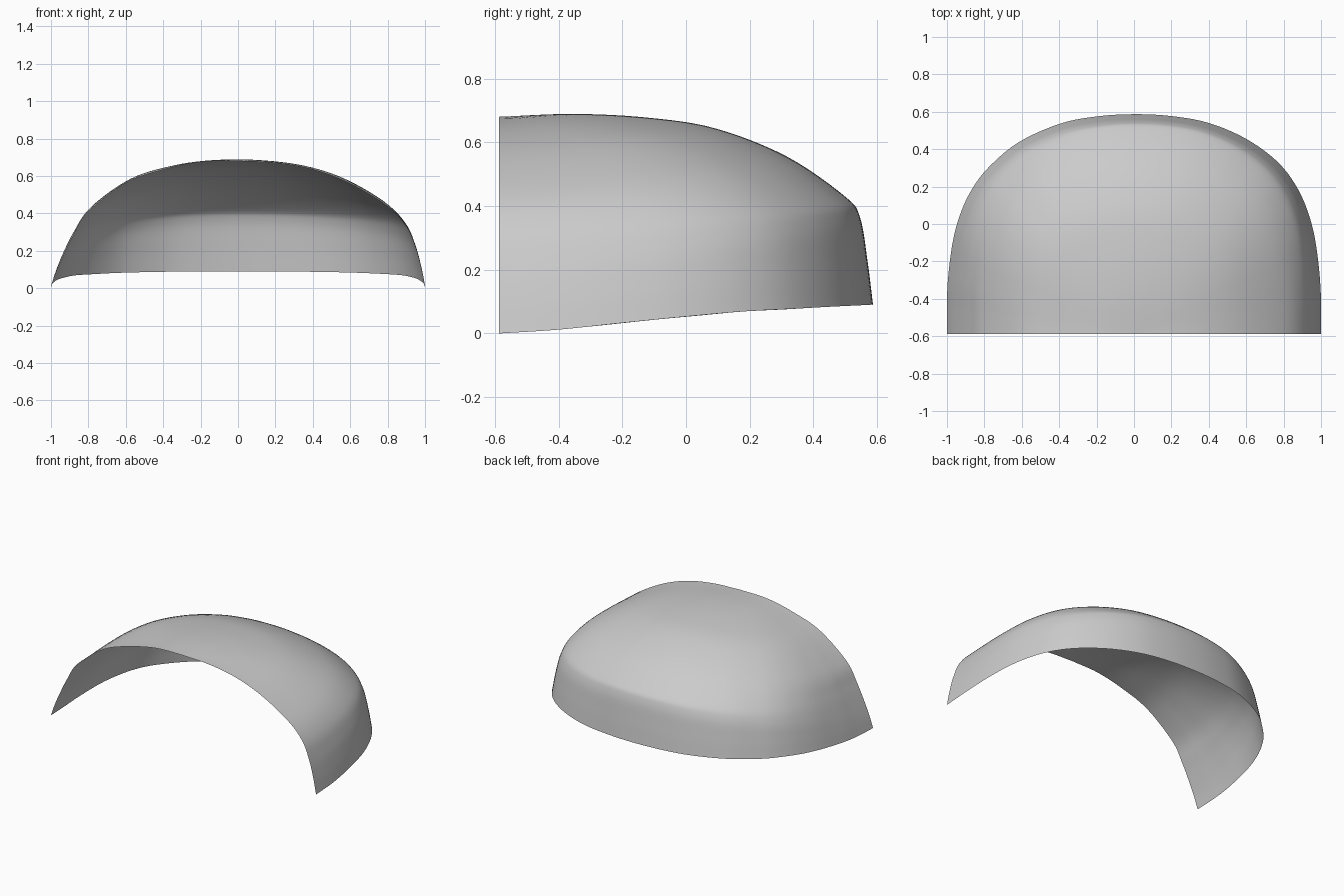
import bpy, bmesh
from mathutils import Vector

if "Cube" in bpy.data.objects:
    bpy.data.objects.remove(bpy.data.objects["Cube"])

FRONT = -0.587
APEX = 0.68
STEPS = 6


def smooth(points, steps):
    """Catmull-Rom curve through the points."""
    p = [Vector(q) for q in points]
    p = [2 * p[0] - p[1]] + p + [2 * p[-1] - p[-2]]
    out = []
    for i in range(1, len(p) - 2):
        a, b, c, d = p[i - 1:i + 3]
        for k in range(steps):
            t = k / steps
            out.append(0.5 * (2 * b + (c - a) * t + (2 * a - 5 * b + 4 * c - d) * t * t
                              + (3 * b - a - 3 * c + d) * t ** 3))
    return out + [p[-2]]


# Rib profiles from the front crown to the rim: (share of reach, height)
right = [(0, .68), (.2, .67), (.4, .635), (.6, .56), (.8, .44), (.9, .335), (.95, .22), (.98, .11), (1, .01)]
back = [(0, .68), (.2, .689), (.4, .677), (.58, .643), (.77, .555), (.925, .43), (.965, .365), (.985, .23), (1, .09)]
left = [(0, .68), (.2, .675), (.4, .635), (.6, .565), (.8, .415), (.88, .29), (.94, .17), (.975, .09), (1, .02)]


def rib(profile):
    end = profile[-1][1]
    return smooth([(s, (z - end) / (APEX - end), 0) for s, z in profile], STEPS)


ribs = {"right": rib(right), "back": rib(back), "left": rib(left)}

# Bottom rim, right front corner round the back to the left front corner
rim = smooth([
    (1, FRONT, 0), (1, -.4, .012), (.985, -.2, .033), (.95, 0, .053), (.88, .18, .069),
    (.77, .33, .077), (.6, .455, .084), (.4, .54, .088), (.2, .577, .09), (0, .587, .09),
    (-.2, .575, .09), (-.4, .535, .088), (-.62, .435, .083), (-.78, .3, .075), (-.87, .18, .069),
    (-.93, .05, .057), (-.97, -.1, .043), (-.995, -.3, .022), (-1, -.45, .01), (-1, FRONT, .005)], 5)

# Sweep the blended ribs round the rim to make the shell
bm = bmesh.new()
rows = []
for r in rim:
    dx, dy = r.x, r.y - FRONT
    w = dy * dy / (dx * dx + dy * dy)
    side = ribs["right" if dx > 0 else "left"]
    row = []
    for a, b in zip(side, ribs["back"]):
        q = a.lerp(b, w)
        row.append(bm.verts.new((dx * q.x, FRONT + dy * q.x, r.z + q.y * (APEX - r.z))))
    rows.append(row)
for u, v in zip(rows, rows[1:]):
    for i in range(len(u) - 1):
        bm.faces.new((u[i], u[i + 1], v[i + 1], v[i]))
bmesh.ops.remove_doubles(bm, verts=bm.verts, dist=1e-5)
bmesh.ops.recalc_face_normals(bm, faces=bm.faces)
bm.normal_update()
# Make the outside face upward
if sum(f.normal.z * f.calc_area() for f in bm.faces) < 0:
    bmesh.ops.reverse_faces(bm, faces=bm.faces)
for f in bm.faces:
    f.smooth = True

mesh = bpy.data.meshes.new("domed_shell")
bm.to_mesh(mesh)
bm.free()
bpy.context.collection.objects.link(bpy.data.objects.new("domed_shell", mesh))
